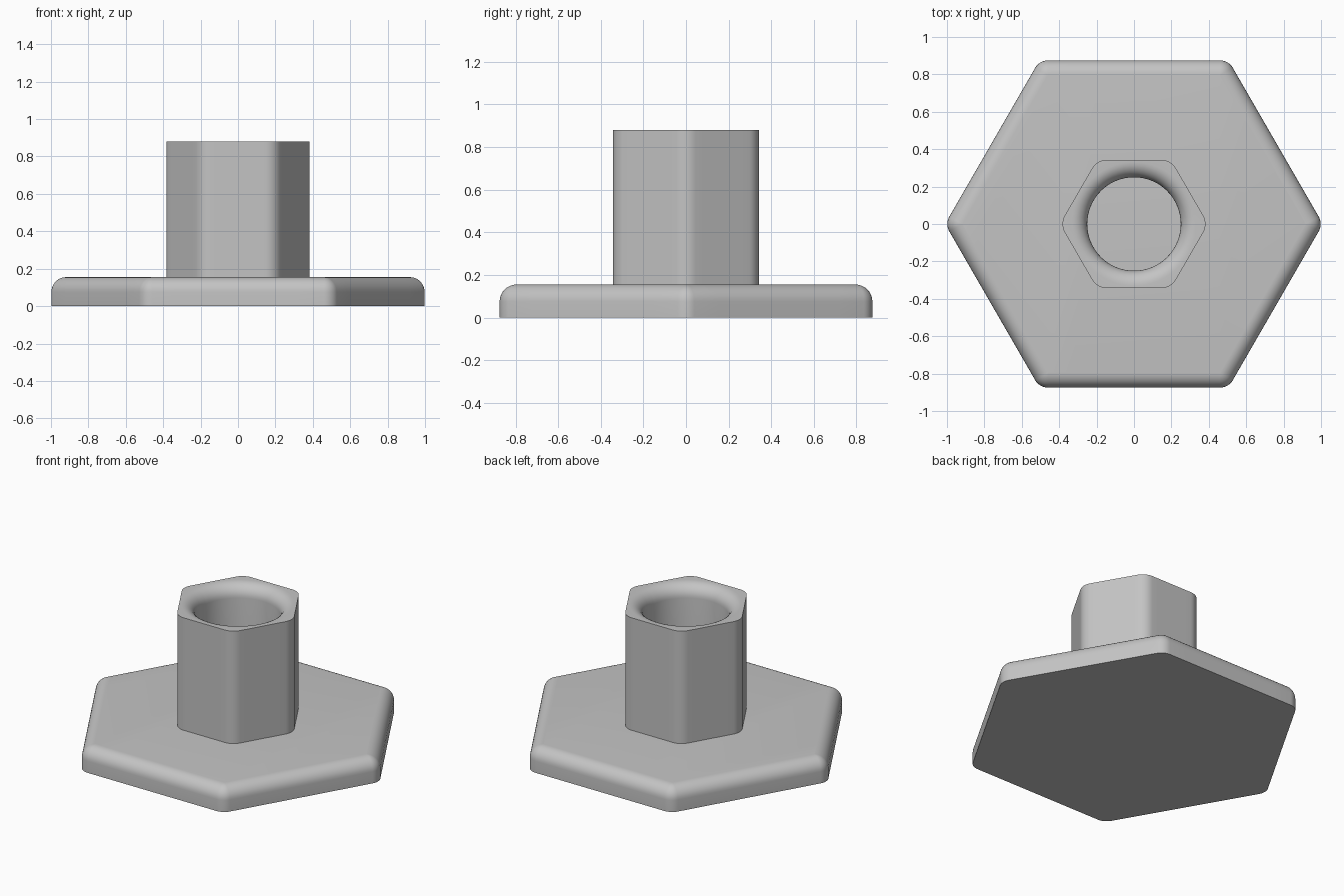
import bpy, bmesh
from math import sin, cos, pi, radians, sqrt
from mathutils import Vector

cube = bpy.data.objects.get("Cube")
if cube:
    bpy.data.objects.remove(cube, do_unlink=True)

grey = bpy.data.materials.new("plain grey")
grey.use_nodes = True
colour = (0.55, 0.55, 0.55, 1)
grey.diffuse_color = colour
grey.node_tree.nodes["Principled BSDF"].inputs["Base Color"].default_value = colour

ARC, SIDE = 8, 7  # segments per corner and per flat side


def hexagon(apothem, corner):
    """Rounded hexagon with corners on the x axis, as 2D points."""
    reach = (apothem - corner) * 2 / sqrt(3)
    arcs = []
    for k in range(6):
        mid = k * pi / 3
        centre = Vector((cos(mid), sin(mid))) * reach
        angles = [mid + radians(60 * j / ARC - 30) for j in range(ARC + 1)]
        arcs.append([centre + Vector((cos(a), sin(a))) * corner for a in angles])
    points = []
    for k, arc in enumerate(arcs):
        after = arcs[(k + 1) % 6][0]
        points += arc + [arc[-1].lerp(after, j / SIDE) for j in range(1, SIDE)]
    return points


def circle(radius, guide):
    return [p.normalized() * radius for p in guide]


def loft(name, rings, cap_start, cap_end):
    """Skin a stack of (points, height) rings."""
    bm = bmesh.new()
    loops = [[bm.verts.new((p.x, p.y, z)) for p in pts] for pts, z in rings]
    for low, high in zip(loops, loops[1:]):
        n = len(low)
        for i in range(n):
            j = (i + 1) % n
            bm.faces.new((low[i], low[j], high[j], high[i]))
    if cap_start:
        bm.faces.new(loops[0][::-1])
    if cap_end:
        bm.faces.new(loops[-1])
    mesh = bpy.data.meshes.new(name)
    bm.to_mesh(mesh)
    bm.free()
    mesh.materials.append(grey)
    obj = bpy.data.objects.new(name, mesh)
    bpy.context.collection.objects.link(obj)
    bpy.ops.object.select_all(action="DESELECT")
    obj.select_set(True)
    bpy.context.view_layer.objects.active = obj
    bpy.ops.object.shade_smooth_by_angle(angle=radians(30))
    return obj


STEPS = 8
quarter = [i * pi / 2 / STEPS for i in range(STEPS + 1)]

# Hexagonal base plate with a rounded upper rim
thick, rim, flat = 0.155, 0.08, 0.875
plate = [(hexagon(flat, rim), 0)]
for a in quarter:
    inset = rim * (1 - cos(a))
    plate.append((hexagon(flat - inset, max(rim - inset, 0.002)),
                  thick - rim + rim * sin(a)))
loft("base_plate", plate, True, True)

# Hexagonal column with a round bore and a rounded bore mouth
top, bore, lip = 0.88, 0.25, 0.08
outer = hexagon(0.343, 0.09)
column = [(outer, thick), (outer, top)]
for a in quarter:
    column.append((circle(bore + lip * (1 - sin(a)), outer),
                   top - lip + lip * cos(a)))
column.append((circle(bore, outer), thick))
loft("column", column, False, False)
